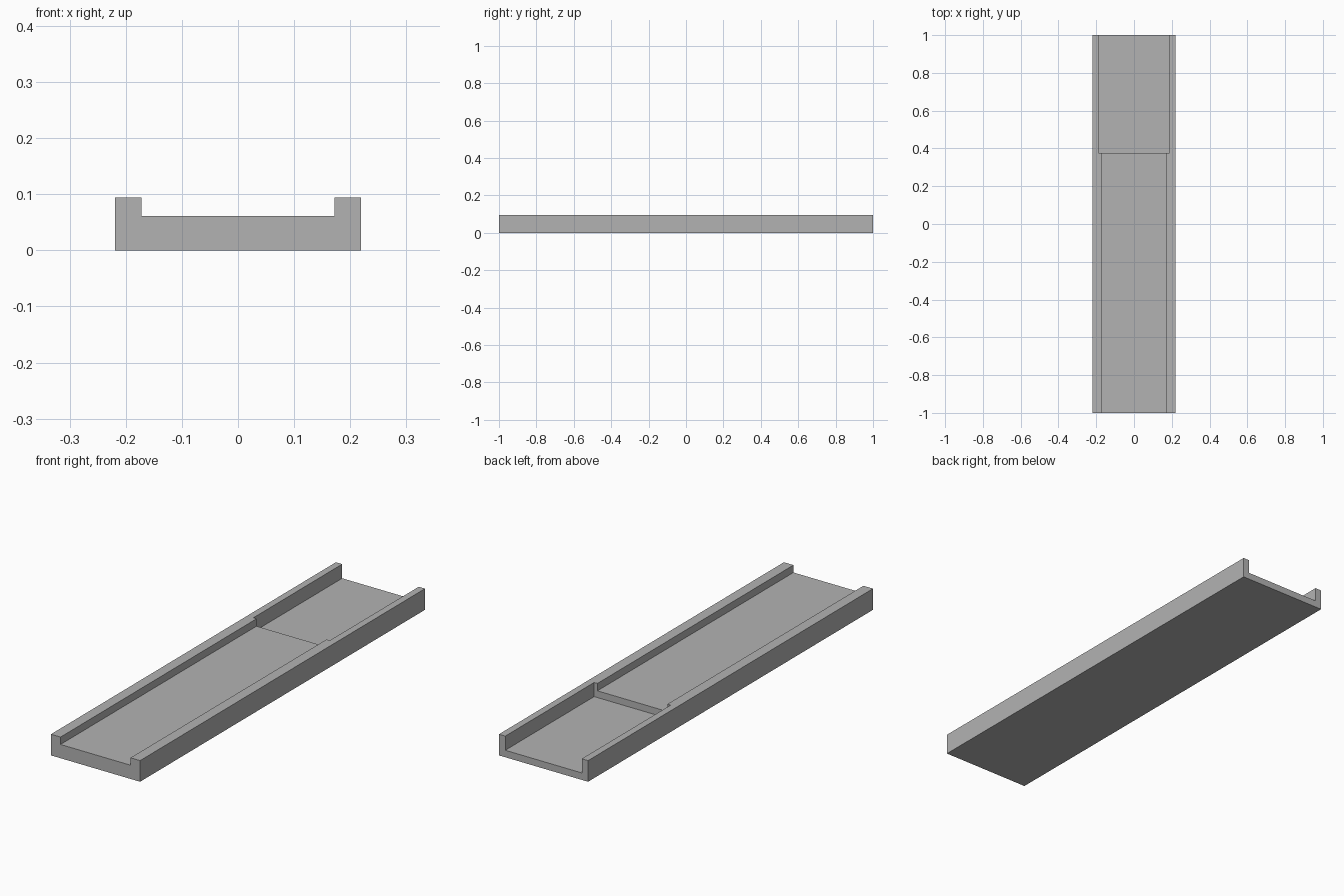
import bpy

cube = bpy.data.objects.get("Cube")
if cube:
    bpy.data.objects.remove(cube, do_unlink=True)

HALF_WIDTH, HEIGHT = 0.219, 0.094
STEP_Y = 0.376

grey = bpy.data.materials.new("mid grey")
grey.use_nodes = True
colour = (0.45, 0.45, 0.45, 1)
grey.diffuse_color = colour
grey.node_tree.nodes["Principled BSDF"].inputs["Base Color"].default_value = colour


def box(name, half_width, y0, y1, z0, z1):
    """Box centred on x, spanning the given y and z ranges."""
    bpy.ops.mesh.primitive_cube_add(size=1, location=(0, (y0 + y1) / 2, (z0 + z1) / 2))
    obj = bpy.context.object
    obj.name = name
    obj.scale = (2 * half_width, y1 - y0, z1 - z0)
    bpy.ops.object.transform_apply(location=True, rotation=False, scale=True)
    obj.data.materials.append(grey)
    return obj


def carve(target, cutter):
    """Subtract the cutter, then discard it."""
    cutter.hide_render = True
    mod = target.modifiers.new(cutter.name, "BOOLEAN")
    mod.operation = "DIFFERENCE"
    mod.solver = "EXACT"
    mod.object = cutter
    bpy.context.view_layer.objects.active = target
    bpy.ops.object.modifier_apply(modifier=mod.name)
    bpy.data.objects.remove(cutter, do_unlink=True)


# Solid slab, open at both ends once the channels are cut
tray = box("channel_tray", HALF_WIDTH, -1, 1, 0, HEIGHT)

# Long shallow channel at the front, wider and deeper recess at the back
carve(tray, box("front_channel", 0.172, -1.1, STEP_Y + 0.1, 0.061, 0.2))
carve(tray, box("rear_recess", 0.188, STEP_Y, 1.1, 0.031, 0.2))
